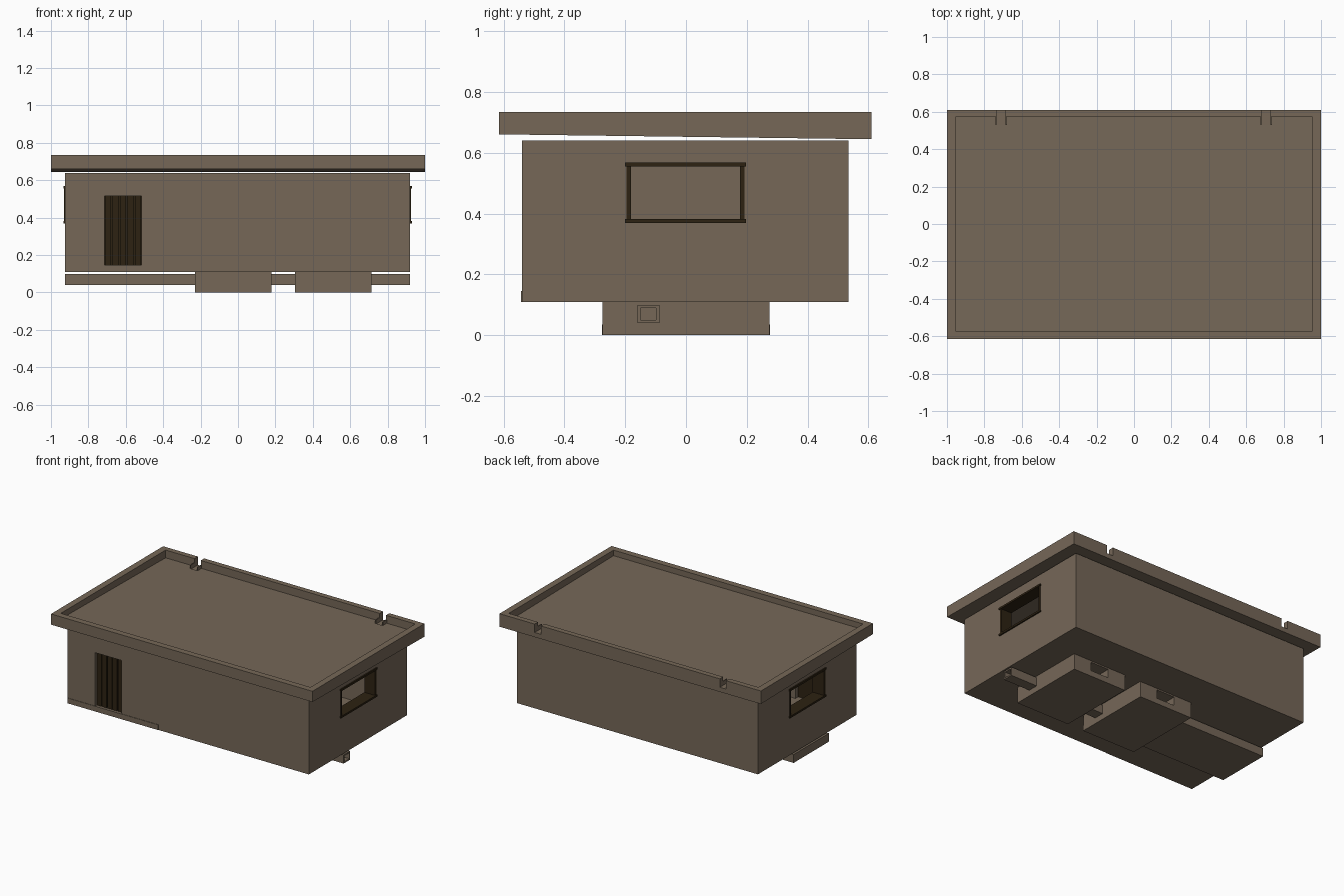
import bpy, bmesh

if "Cube" in bpy.data.objects:
    bpy.data.objects.remove(bpy.data.objects["Cube"])

def material(name, rgb):
    m = bpy.data.materials.new(name)
    m.diffuse_color = (*rgb, 1)
    m.use_nodes = True
    m.node_tree.nodes["Principled BSDF"].inputs["Base Color"].default_value = m.diffuse_color
    return m

CLAY = material("clay brown", (0.180, 0.137, 0.097))
WOOD = material("dark wood", (0.026, 0.016, 0.006))

def box(name, x, y, z, mat=CLAY):
    """Box from (min, max) ranges."""
    bm = bmesh.new()
    bmesh.ops.create_cube(bm, size=1)
    for v in bm.verts:
        v.co = [r[0] if c < 0 else r[1] for c, r in zip(v.co, (x, y, z))]
    me = bpy.data.meshes.new(name)
    bm.to_mesh(me)
    bm.free()
    me.materials.append(mat)
    ob = bpy.data.objects.new(name, me)
    bpy.context.collection.objects.link(ob)
    return ob

def cut(target, x, y, z):
    """Subtract a box, then discard the cutter."""
    c = box("cutter", x, y, z)
    m = target.modifiers.new("cut", 'BOOLEAN')
    m.operation, m.solver, m.object = 'DIFFERENCE', 'EXACT', c
    bpy.context.view_layer.objects.active = target
    bpy.ops.object.modifier_apply(modifier="cut")
    bpy.data.objects.remove(c)

def slope(ob, zmax):
    """Drop the low vertices toward the back (roof fall)."""
    for v in ob.data.vertices:
        if v.co.z < zmax:
            v.co.z -= 0.016 * (v.co.y + 0.615) / 1.225

# House shell: hollow room with window and door openings
house = box("house_walls", (-0.925, 0.92), (-0.54, 0.535), (0.11, 0.64))
cut(house, (-0.845, 0.84), (-0.46, 0.455), (0.145, 0.615))
cut(house, (-1.1, -0.8), (-0.195, 0.19), (0.38, 0.56))
cut(house, (0.8, 1.1), (-0.195, 0.19), (0.38, 0.56))
cut(house, (-0.715, -0.515), (-0.7, -0.4), (0.145, 0.515))
box("inner_partition", (-0.23, -0.19), (-0.46, 0.455), (0.145, 0.615))
box("door_step", (-0.925, -0.23), (-0.543, -0.50), (0.11, 0.146))

# Door: vertical planks on a backing board
box("door_back", (-0.715, -0.515), (-0.505, -0.49), (0.145, 0.515), WOOD)
for i in range(5):
    x0 = -0.715 + i * 0.04
    box("door_plank", (x0 + 0.003, x0 + 0.037), (-0.525, -0.505), (0.147, 0.515), WOOD)

# Window frames on both sides, lining the wall depth
for side, name in ((1, "right"), (-1, "left")):
    edge = 0.92 if side > 0 else 0.925
    inner = sorted((side * 0.842, side * (edge + 0.004)))
    outer = sorted((side * 0.842, side * (edge + 0.009)))
    for z in (0.37, 0.556):
        box(name + "_window_rail", outer, (-0.2, 0.197), (z, z + 0.013), WOOD)
    for y in (-0.195, 0.178):
        box(name + "_window_stile", inner, (y, y + 0.014), (0.383, 0.556), WOOD)

# Roof tray with sloping deck, raised rim and two drain gaps at the back
roof = box("roof_tray", (-1, 1), (-0.615, 0.61), (0.661, 0.735))
slope(roof, 0.7)
c = box("deck_cutter", (-0.955, 0.955), (-0.572, 0.573), (0.697, 0.8))
slope(c, 0.7)
m = roof.modifiers.new("deck", 'BOOLEAN')
m.operation, m.solver, m.object = 'DIFFERENCE', 'EXACT', c
bpy.context.view_layer.objects.active = roof
bpy.ops.object.modifier_apply(modifier="deck")
bpy.data.objects.remove(c)
for x in (-0.71, 0.707):
    cut(roof, (x - 0.024, x + 0.024), (0.53, 0.7), (0.677, 0.8))

# Drain cheeks beside the gaps
for x in (-0.71, 0.707):
    for s in (-1, 1):
        a = x + s * 0.027
        box("drain_cheek", (a - 0.003, a + 0.003), (0.53, 0.58), (0.675, 0.705))

# Foundation blocks with a niche in the back face
for x0, x1 in ((-0.23, 0.18), (0.305, 0.715)):
    block = box("foundation_block", (x0, x1), (-0.275, 0.275), (0.0, 0.112))
    mid = (x0 + x1) / 2
    cut(block, (mid - 0.07, mid + 0.07), (0.17, 0.4), (0.04, 0.1))
box("foundation_footing", (-0.23, 0.18), (-0.277, 0.277), (0.0, 0.036))

# Under-floor slab on the left and hollow duct on the right
box("underfloor_slab", (-0.925, -0.22), (-0.24, 0.145), (0.04, 0.098))
duct = box("floor_duct", (-0.2, 0.92), (-0.16, -0.088), (0.04, 0.1))
cut(duct, (0.72, 1.1), (-0.15, -0.098), (0.05, 0.09))
